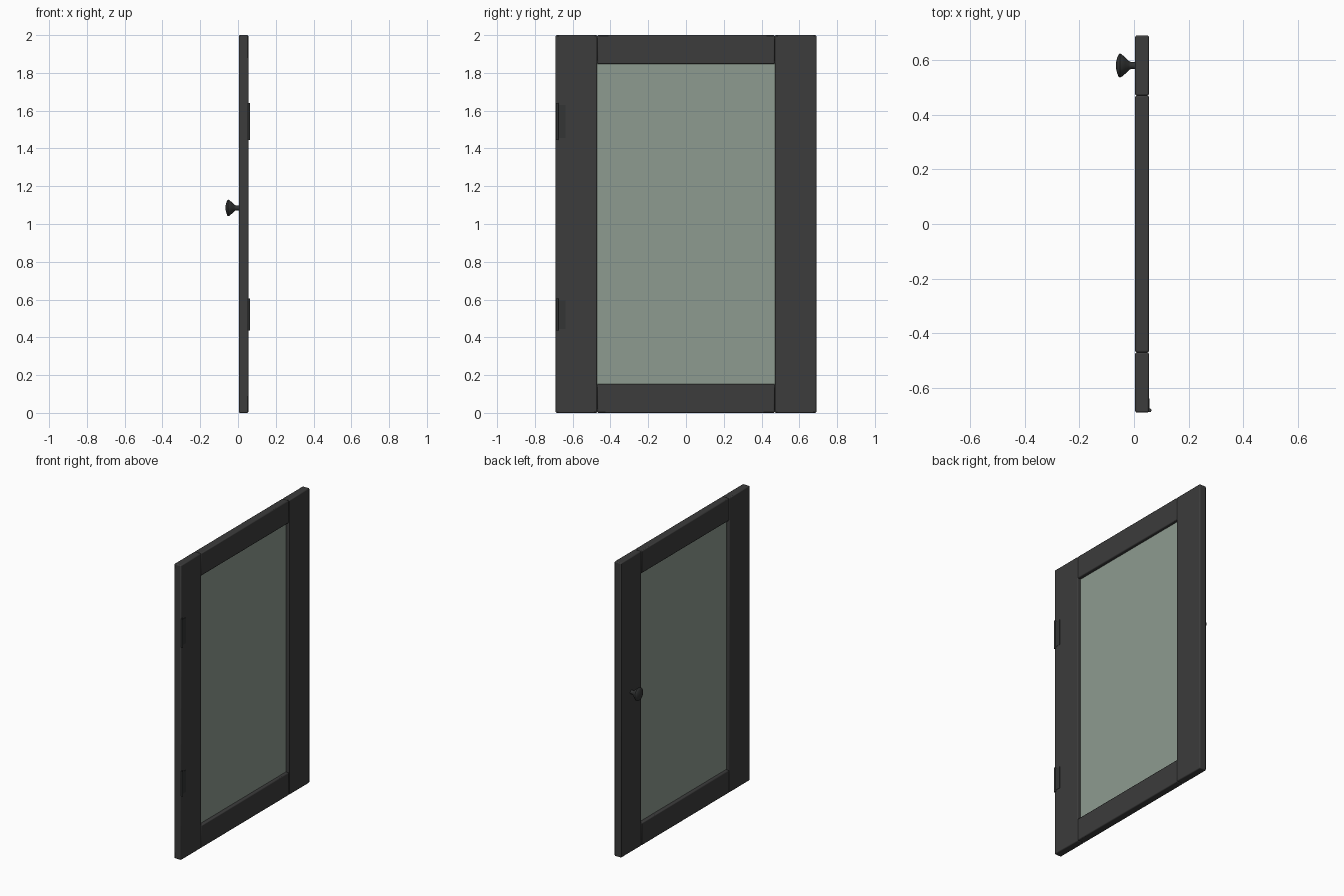
import bpy
import math
from mathutils import Matrix

cube = bpy.data.objects.get("Cube")
if cube:
    bpy.data.objects.remove(cube, do_unlink=True)


def material(name, rgb, alpha=1.0):
    m = bpy.data.materials.new(name)
    m.use_nodes = True
    m.diffuse_color = (*rgb, alpha)
    shader = m.node_tree.nodes["Principled BSDF"]
    shader.inputs["Base Color"].default_value = (*rgb, 1)
    shader.inputs["Alpha"].default_value = alpha
    return m


charcoal = material("charcoal paint", (0.045, 0.045, 0.045))
metal = material("dark metal", (0.033, 0.035, 0.035))
glass = material("grey green glass", (0.27, 0.33, 0.28))


def finish(obj, name, mat):
    obj.name = name
    obj.data.materials.append(mat)
    bpy.ops.object.shade_smooth_by_angle(angle=math.radians(35))
    return obj


def box(name, x, y, z, mat, bevel=0.0):
    """Box given by its (low, high) extent on each axis."""
    spans = (x, y, z)
    bpy.ops.mesh.primitive_cube_add(size=1)
    obj = bpy.context.object
    size = [hi - lo for lo, hi in spans]
    mid = [(hi + lo) / 2 for lo, hi in spans]
    obj.data.transform(Matrix.Translation(mid) @ Matrix.Diagonal((*size, 1)))
    if bevel:
        mod = obj.modifiers.new("soft edges", 'BEVEL')
        mod.width = bevel
        mod.segments = 2
    return finish(obj, name, mat)


def lathe(name, profile, origin, mat, steps=24):
    """Turn (x, radius) points round an axis along x."""
    verts, faces = [], []
    for x, r in profile:
        for i in range(steps):
            a = math.tau * i / steps
            verts.append((x, r * math.cos(a), r * math.sin(a)))
    for k in range(len(profile) - 1):
        for i in range(steps):
            j = (i + 1) % steps
            a, b = k * steps, (k + 1) * steps
            faces.append((a + i, b + i, b + j, a + j))
    faces.append(tuple(range(steps)))
    faces.append(tuple(reversed(range(len(verts) - steps, len(verts)))))
    mesh = bpy.data.meshes.new(name)
    mesh.from_pydata(verts, [], faces)
    obj = bpy.data.objects.new(name, mesh)
    bpy.context.collection.objects.link(obj)
    bpy.ops.object.select_all(action='DESELECT')
    obj.select_set(True)
    bpy.context.view_layer.objects.active = obj
    obj.location = origin
    return finish(obj, name, mat)


# Frame: two full-height stiles with two rails between them
DEPTH = (0.004, 0.055)
HALF, INNER, RAIL, TOP = 0.69, 0.47, 0.153, 2.0
box("hinge_stile", DEPTH, (-HALF, -INNER), (0, TOP), charcoal, 0.006)
box("knob_stile", DEPTH, (INNER, HALF), (0, TOP), charcoal, 0.006)
box("bottom_rail", DEPTH, (-INNER, INNER), (0, RAIL), charcoal, 0.006)
box("top_rail", DEPTH, (-INNER, INNER), (TOP - RAIL, TOP), charcoal, 0.006)

# Glass pane, set in the middle of the frame depth
box("glass_pane", (0.026, 0.033), (-INNER - 0.01, INNER + 0.01),
    (RAIL - 0.01, TOP - RAIL + 0.01), glass)

# Hinges: a thin leaf and a round barrel along the stile edge
for label, low, high in (("lower", 0.435, 0.605), ("upper", 1.445, 1.64)):
    box(label + "_hinge_leaf", (0.05, 0.057), (-0.685, -0.638),
        (low + 0.01, high - 0.01), metal)
    bpy.ops.mesh.primitive_cylinder_add(
        vertices=16, radius=0.007, depth=high - low,
        location=(0.057, -0.682, (low + high) / 2))
    finish(bpy.context.object, label + "_hinge_barrel", metal)

# Turned knob on a short stem
lathe("knob", [(0.01, 0.013), (-0.012, 0.013), (-0.02, 0.018), (-0.032, 0.03),
               (-0.045, 0.041), (-0.052, 0.044), (-0.056, 0.041),
               (-0.061, 0.03), (-0.065, 0.014), (-0.066, 0.004)],
      (0, 0.58, 1.085), metal)
